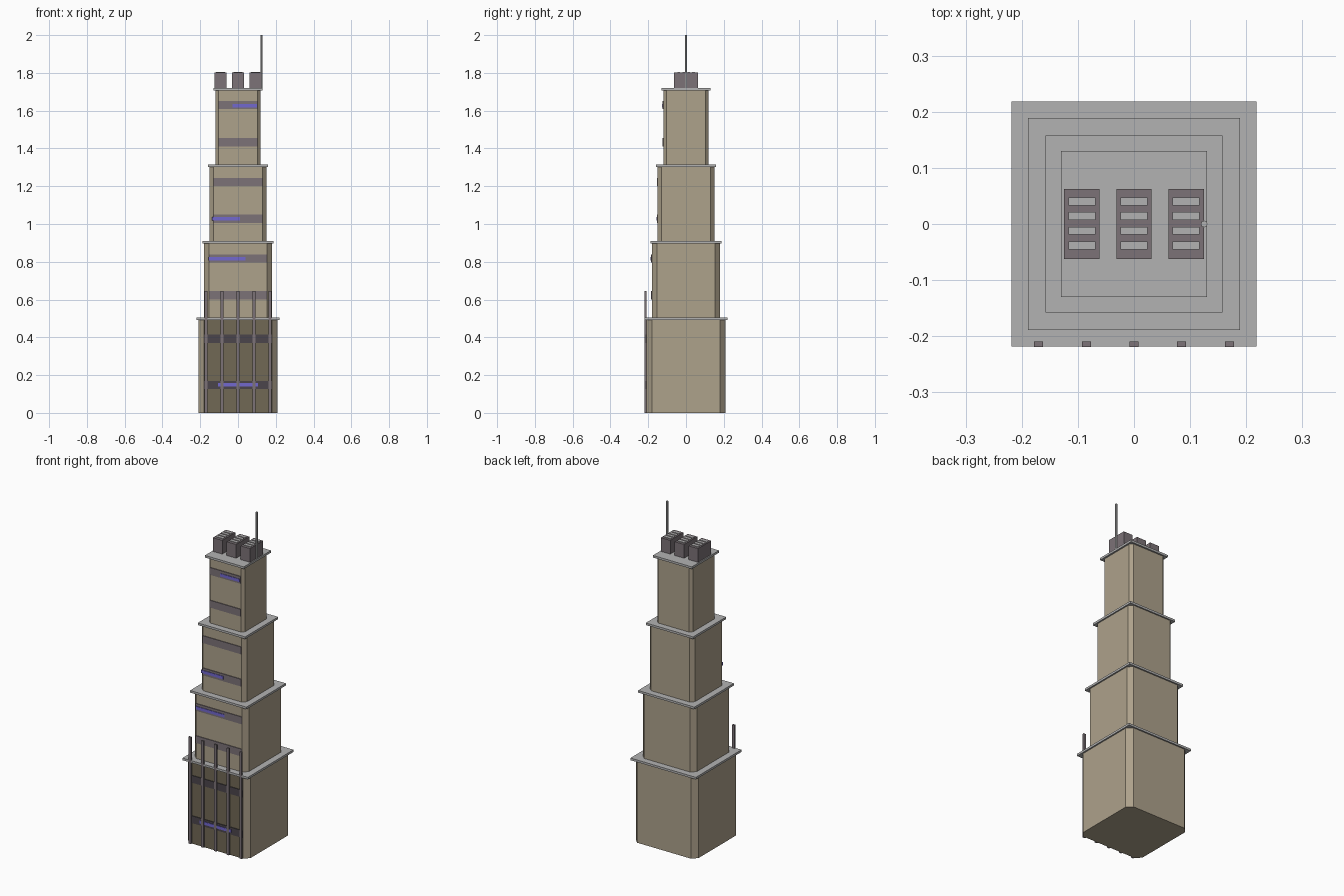
import bpy, bmesh

if "Cube" in bpy.data.objects:
    bpy.data.objects.remove(bpy.data.objects["Cube"])


def mat(name, rgb):
    m = bpy.data.materials.new(name)
    m.diffuse_color = (*rgb, 1)
    m.use_nodes = True
    m.node_tree.nodes["Principled BSDF"].inputs["Base Color"].default_value = m.diffuse_color
    return m


WALL = mat("tan_wall", (0.42, 0.36, 0.26))
DARK_WALL = mat("dark_olive_wall", (0.165, 0.14, 0.09))
STEEL = mat("warm_grey", (0.20, 0.17, 0.185))
DARK_BAND = mat("dark_window_band", (0.07, 0.06, 0.07))
LIGHT = mat("pale_grey", (0.45, 0.45, 0.45))
GLOW = mat("violet_light", (0.17, 0.14, 0.62))


def finish(name, bm, *mats):
    bmesh.ops.recalc_face_normals(bm, faces=bm.faces)
    me = bpy.data.meshes.new(name)
    bm.to_mesh(me)
    bm.free()
    for m in mats:
        me.materials.append(m)
    ob = bpy.data.objects.new(name, me)
    bpy.context.collection.objects.link(ob)
    return ob


def box(name, m, x0, x1, y0, y1, z0, z1):
    bm = bmesh.new()
    bmesh.ops.create_cube(bm, size=1)
    for v in bm.verts:
        v.co = (x1 if v.co.x > 0 else x0, y1 if v.co.y > 0 else y0, z1 if v.co.z > 0 else z0)
    return finish(name, bm, m)


def tower_tier(name, h, c, z0, z1, dark_front):
    # square prism with chamfered vertical corners
    k = h - c
    pts = [(k, -h), (h, -k), (h, k), (k, h), (-k, h), (-h, k), (-h, -k), (-k, -h)]
    bm = bmesh.new()
    base = bm.faces.new([bm.verts.new((x, y, z0)) for x, y in pts])
    ext = bmesh.ops.extrude_face_region(bm, geom=[base])
    for v in ext["geom"]:
        if isinstance(v, bmesh.types.BMVert):
            v.co.z = z1
    if base.is_valid and not any(f for f in bm.faces if all(abs(v.co.z - z0) < 1e-6 for v in f.verts)):
        bm.faces.new([v for v in bm.verts if abs(v.co.z - z0) < 1e-6])
    bmesh.ops.recalc_face_normals(bm, faces=bm.faces)
    for f in bm.faces:
        if dark_front and f.normal.y < -0.9:
            f.material_index = 1
    finish(name, bm, WALL, DARK_WALL)


# Four stepped tiers: half width, chamfer, bottom, top, roof slab half width
tiers = [(0.21, 0.03, 0.0, 0.492, 0.2185), (0.18, 0.026, 0.492, 0.897, 0.1885),
         (0.15, 0.021, 0.897, 1.302, 0.158), (0.12, 0.017, 1.302, 1.707, 0.13)]
for i, (h, c, z0, z1, s) in enumerate(tiers):
    tower_tier(f"tower_tier_{i + 1}", h, c, z0, z1, i == 0)
    box(f"roof_slab_{i + 1}", LIGHT, -s, s, -s, s, z1, z1 + 0.013)

# Window bands, two per tier
for i, z in enumerate((0.148, 0.392, 0.622, 0.817, 1.027, 1.222, 1.432, 1.63)):
    h, c = tiers[i // 2][:2]
    w = h - c
    box(f"window_band_{i + 1}", DARK_BAND if i < 2 else STEEL,
        -w, w, -h - 0.004, -h + 0.002, z - 0.022, z + 0.022)

# Lit strips on some bands: tier, height, left, right
for t, z, x0, x1 in ((0, 0.148, -0.105, 0.105), (1, 0.815, -0.155, 0.04),
                     (2, 1.027, -0.138, 0.01), (3, 1.627, -0.03, 0.10)):
    h = tiers[t][0]
    box("lit_strip", GLOW, x0, x1, -h - 0.007, -h - 0.003, z - 0.009, z + 0.009)

# Front pillars
for i in range(5):
    x = (i - 2) * 0.085
    box(f"front_pillar_{i + 1}", STEEL, x - 0.008, x + 0.008, -0.219, -0.2095, 0, 0.645)

# Rooftop ventilation units with pale slats
for x in (-0.093, 0, 0.093):
    box("vent_unit", STEEL, x - 0.0315, x + 0.0315, -0.0625, 0.0625, 1.72, 1.803)
    for y in (-0.038, -0.012, 0.014, 0.040):
        box("vent_slat", LIGHT, x - 0.024, x + 0.024, y - 0.007, y + 0.007, 1.80, 1.806)

# Antenna mast
bm = bmesh.new()
bmesh.ops.create_cone(bm, cap_ends=True, segments=8, radius1=0.006, radius2=0.006, depth=0.28)
bmesh.ops.translate(bm, vec=(0.125, 0, 1.86), verts=bm.verts)
finish("antenna", bm, LIGHT)
